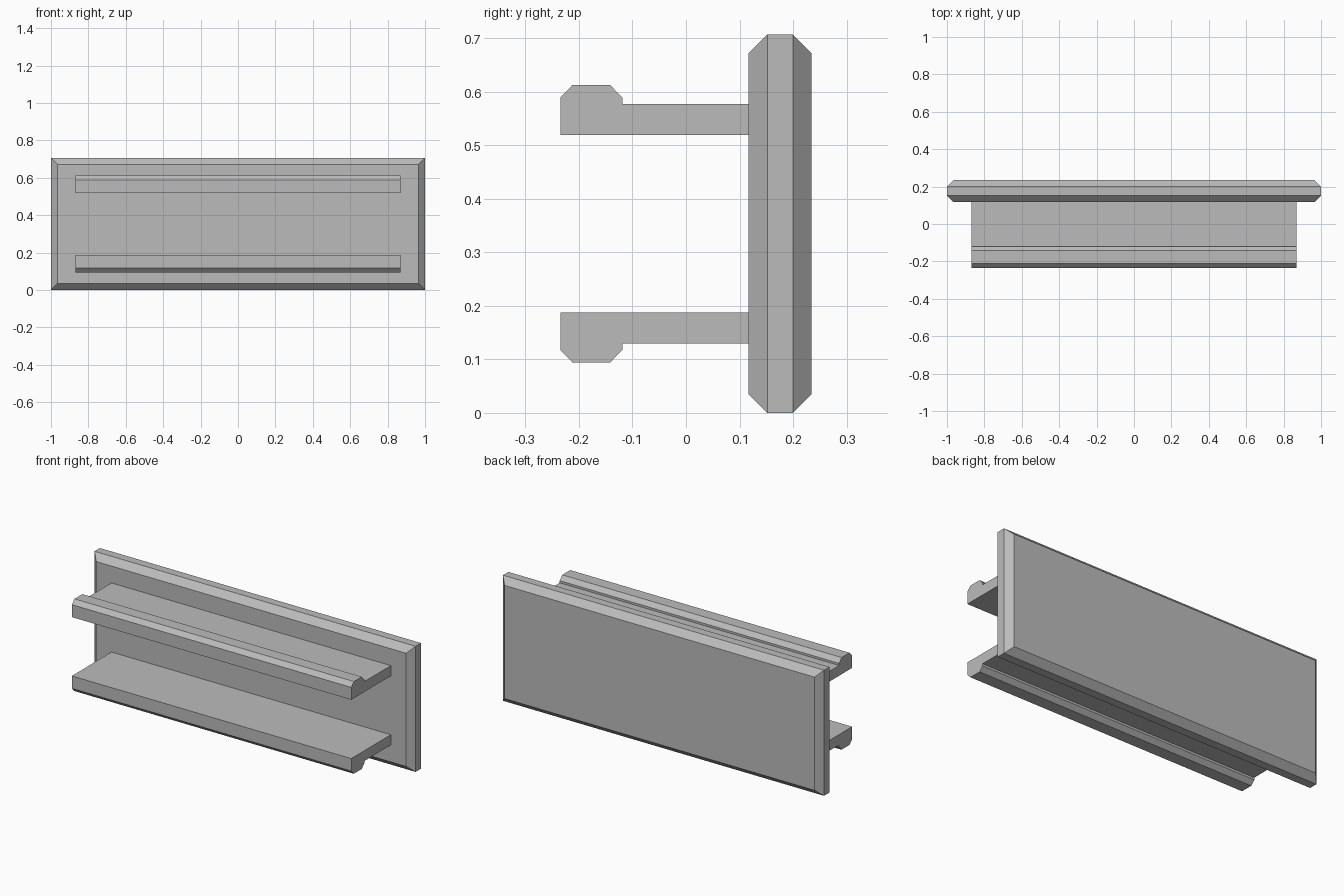
import bpy
import bmesh

cube = bpy.data.objects.get("Cube")
if cube:
    bpy.data.objects.remove(cube, do_unlink=True)

HEIGHT = 0.707

grey = bpy.data.materials.new("plain grey")
grey.use_nodes = True
colour = (0.5, 0.5, 0.5, 1)
grey.diffuse_color = colour
grey.node_tree.nodes["Principled BSDF"].inputs["Base Color"].default_value = colour


def loft(name, rings):
    """Join matching rings of points into a closed, flat-shaded solid."""
    bm = bmesh.new()
    loops = [[bm.verts.new(p) for p in ring] for ring in rings]
    for a, b in zip(loops, loops[1:]):
        for i in range(len(a)):
            j = (i + 1) % len(a)
            bm.faces.new((a[i], a[j], b[j], b[i]))
    bm.faces.new(loops[0])
    bm.faces.new(loops[-1])
    bmesh.ops.recalc_face_normals(bm, faces=bm.faces)
    mesh = bpy.data.meshes.new(name)
    bm.to_mesh(mesh)
    bm.free()
    mesh.materials.append(grey)
    obj = bpy.data.objects.new(name, mesh)
    bpy.context.collection.objects.link(obj)
    return obj


# Face plate, chamfered around its front and back rims
def plate_ring(y, inset):
    x, low, high = 1 - inset, inset, HEIGHT - inset
    return [(-x, y, low), (x, y, low), (x, y, high), (-x, y, high)]


chamfer = 0.035
loft("face_plate", [plate_ring(0.117, chamfer), plate_ring(0.152, 0),
                    plate_ring(0.2, 0), plate_ring(0.235, chamfer)])

# Clip rails: one side profile with a raised lip, mirrored top to bottom
profile = [(-0.235, 0.519), (0.117, 0.519), (0.117, 0.577), (-0.119, 0.577),
           (-0.119, 0.589), (-0.142, 0.613), (-0.212, 0.613), (-0.235, 0.589)]
for name, flip in (("upper_clip_rail", False), ("lower_clip_rail", True)):
    loft(name, [[(x, y, HEIGHT - z if flip else z) for y, z in profile]
                for x in (-0.87, 0.87)])
